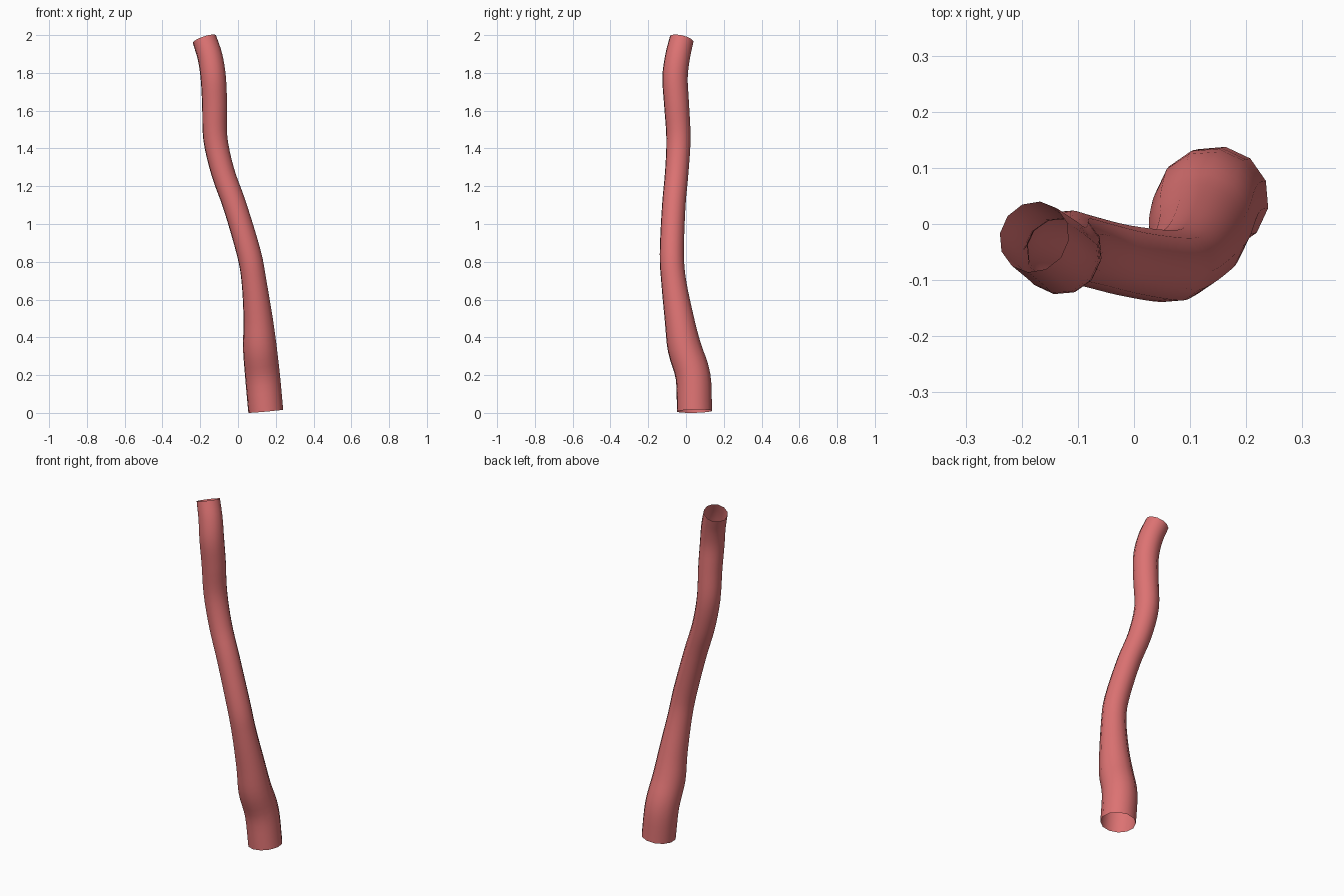
import bpy, bmesh, math
from mathutils import Vector

if "Cube" in bpy.data.objects:
    bpy.data.objects.remove(bpy.data.objects["Cube"])

SIDES, STEPS, TWIST = 12, 4, math.radians(-10)

# Centre line of the vessel: x, y, z, radius
PATH = [
    (0.147, 0.045, 0.015, 0.094), (0.130, 0.037, 0.20, 0.094),
    (0.116, -0.008, 0.35, 0.091), (0.107, -0.035, 0.50, 0.079),
    (0.085, -0.065, 0.70, 0.067), (0.058, -0.075, 0.85, 0.065),
    (-0.016, -0.065, 1.10, 0.063), (-0.080, -0.049, 1.28, 0.063),
    (-0.120, -0.040, 1.46, 0.065), (-0.124, -0.050, 1.64, 0.067),
    (-0.131, -0.058, 1.78, 0.068), (-0.148, -0.045, 1.89, 0.067),
    (-0.178, -0.023, 1.985, 0.065),
]


def spline(points):
    """Smooth points through the path (Catmull-Rom)."""
    p = [Vector(v) for v in points]
    p = [2 * p[0] - p[1]] + p + [2 * p[-1] - p[-2]]
    out = []
    for a, b, c, d in zip(p, p[1:], p[2:], p[3:]):
        for i in range(STEPS):
            t = i / STEPS
            out.append(0.5 * (2 * b + (c - a) * t + (2 * a - 5 * b + 4 * c - d) * t**2
                              + (3 * b - a - 3 * c + d) * t**3))
    return out + [p[-2]]


# Sweep open rings along the centre line
pts = spline(PATH)
bm = bmesh.new()
rings = []
for i, q in enumerate(pts):
    tangent = (pts[min(i + 1, len(pts) - 1)].xyz - pts[max(i - 1, 0)].xyz).normalized()
    v = tangent.cross(Vector((1, 0, 0))).normalized()
    u = v.cross(tangent)
    angles = [TWIST + math.tau * k / SIDES for k in range(SIDES)]
    rings.append([bm.verts.new(q.xyz + q.w * (math.cos(a) * u + math.sin(a) * v)) for a in angles])
for lo, hi in zip(rings, rings[1:]):
    for k in range(SIDES):
        n = (k + 1) % SIDES
        bm.faces.new((lo[k], lo[n], hi[n], hi[k])).smooth = True
bmesh.ops.recalc_face_normals(bm, faces=bm.faces)

# Settle the tube on the ground
low = min(v.co.z for v in bm.verts)
bmesh.ops.translate(bm, verts=bm.verts, vec=(0, 0, -low))
mesh = bpy.data.meshes.new("curved_tube")
bm.to_mesh(mesh)
bm.free()

red = bpy.data.materials.new("tube_red")
red.diffuse_color = (0.72, 0.17, 0.17, 1)
red.use_nodes = True
red.node_tree.nodes["Principled BSDF"].inputs["Base Color"].default_value = red.diffuse_color
mesh.materials.append(red)
tube = bpy.data.objects.new("curved_tube", mesh)
bpy.context.collection.objects.link(tube)
